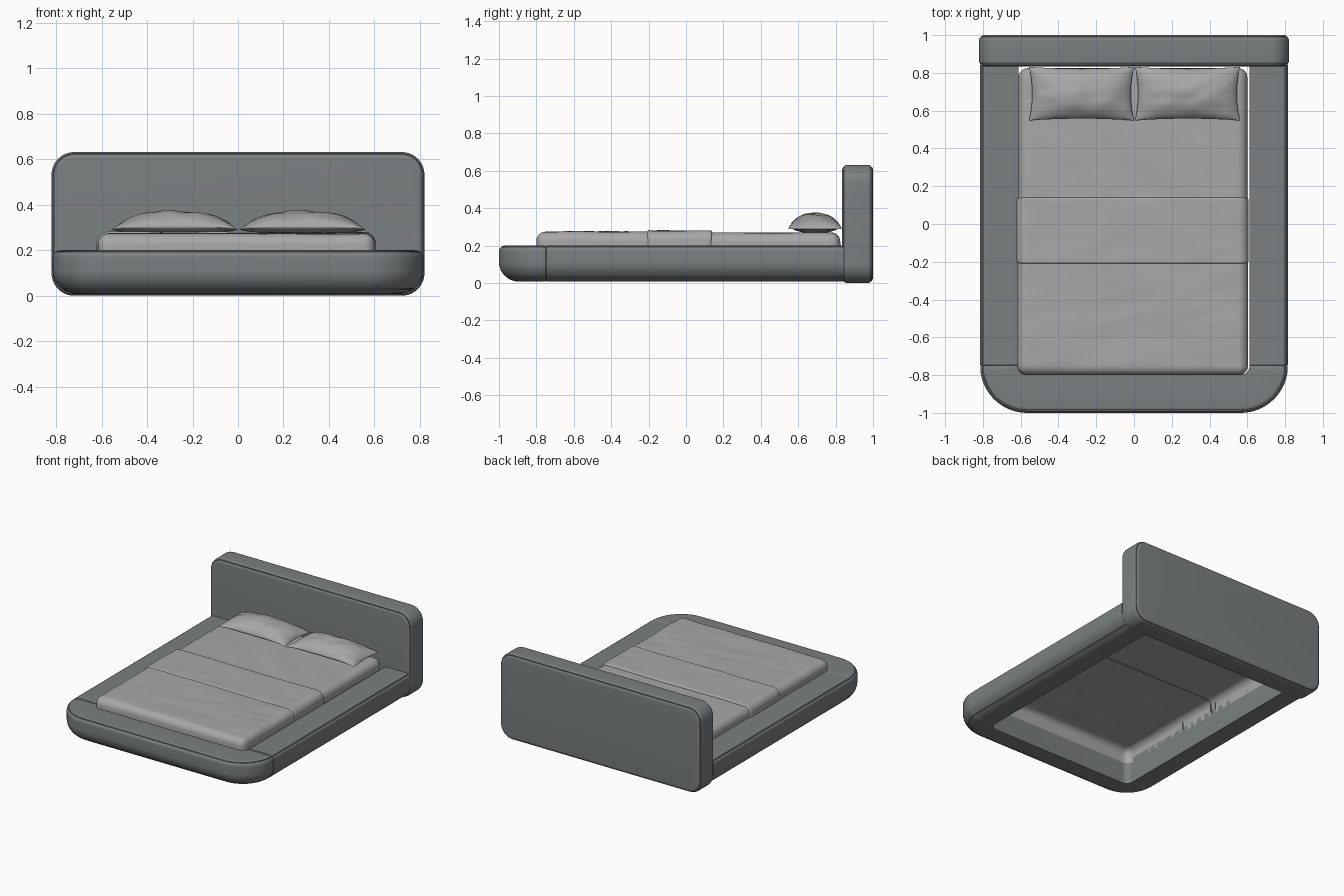
import bpy, bmesh, math
from mathutils import Vector, noise

if "Cube" in bpy.data.objects:
    bpy.data.objects.remove(bpy.data.objects["Cube"])


def material(name, rgb):
    m = bpy.data.materials.new(name)
    m.diffuse_color = (*rgb, 1)
    m.use_nodes = True
    m.node_tree.nodes["Principled BSDF"].inputs["Base Color"].default_value = m.diffuse_color
    return m


FABRIC = material("slate_grey_upholstery", (0.195, 0.215, 0.22))
LINEN = material("light_grey_linen", (0.39, 0.39, 0.39))


def finish(bm, name, mat, angle=35):
    bmesh.ops.recalc_face_normals(bm, faces=bm.faces)
    me = bpy.data.meshes.new(name)
    bm.to_mesh(me)
    bm.free()
    me.materials.append(mat)
    me.shade_smooth()
    me.set_sharp_from_angle(angle=math.radians(angle))
    ob = bpy.data.objects.new(name, me)
    bpy.context.collection.objects.link(ob)
    return ob


def loft(rings, name, mat):
    """Skin closed rings of equal length and cap both ends."""
    bm = bmesh.new()
    vs = [[bm.verts.new(p) for p in r] for r in rings]
    n = len(rings[0])
    for a, b in zip(vs, vs[1:]):
        for i in range(n):
            j = (i + 1) % n
            bm.faces.new((a[i], a[j], b[j], b[i]))
    bm.faces.new(vs[0])
    bm.faces.new(vs[-1])
    return finish(bm, name, mat)


def seam_arc(cx, cy, rx, ry, a0, a1, seam, n=10):
    """Arc points with a small stitched groove at angle `seam` (degrees)."""
    pts = [(a0 + (a1 - a0) * i / n, 1.0) for i in range(n + 1)]
    w = 0.003 / max(rx, ry) * 57.3
    pts = [p for p in pts if abs(p[0] - seam) > w * 1.2]
    dip = 1 - 0.004 / max(rx, ry)
    pts += [(seam - w, 1.0), (seam, dip), (seam + w, 1.0)]
    pts.sort(reverse=a1 < a0)
    return [(cx + rx * k * math.cos(math.radians(a)),
             cy + ry * k * math.sin(math.radians(a))) for a, k in pts]


# Frame: padded profile (inward offset, height) swept along a U path
profile = [(0.203, 0.198), (0.12, 0.201)]
profile += seam_arc(0.032, 0.168, 0.032, 0.032, 90, 180, 125)
profile += seam_arc(0.105, 0.113, 0.105, 0.105, 180, 270, 232)
profile += [(0.203, 0.008)]
R, HW = 0.25, 0.815
CX, CY = HW - R, -0.75

half = []                       # (position, outward direction, pad shrink)
for y, s in [(0.845, 0), (0.4, 0), (0, 0), (-0.4, 0), (CY + 0.004, 0), (CY, 0.004)]:
    half.append(((HW, y), (1, 0), s))
for i in range(1, 17):
    a = math.radians(-90 * i / 16)
    d = (math.cos(a), math.sin(a))
    half.append(((CX + R * d[0], CY + R * d[1]), d, 0))
path = half + [((-p[0], p[1]), (-d[0], d[1]), s) for p, d, s in reversed(half)]

rings = []
for p, d, s in path:
    ring = []
    for o, z in profile:
        o2 = o + s * (1 if o < 0.1 else 0)
        z2 = z + s * (0.1 - z) / 0.1
        ring.append((p[0] - d[0] * o2, p[1] - d[1] * o2, z2))
    rings.append(ring)
loft(rings, "bed_frame", FABRIC)


# Headboard: rounded slab with soft, seamed edges
def rounded_rect(hw, z0, z1, r, y, n=10):
    pts = []
    for k, (sx, zc) in enumerate([(1, z1 - r), (-1, z1 - r), (-1, z0 + r), (1, z0 + r)]):
        for i in range(n + 1):
            a = math.radians(90 * (k + i / n))
            pts.append((sx * (hw - r) + r * math.cos(a), y, zc + r * math.sin(a)))
    return pts


B = 0.03
edge = seam_arc(B, B, B, B, 270, 180, 225, 8)       # (inset, depth)
Y0, Y1 = 0.835, 1.0
layers = [(i, Y0 + d) for i, d in edge] + [(i, Y1 - d) for i, d in reversed(edge)]
loft([rounded_rect(0.82 - i, i, 0.632 - i, 0.1 - i, y) for i, y in layers],
     "headboard", FABRIC)


# Bedding
def wrinkle(x, y):
    """Soft diagonal creases shared by all cloth layers."""
    a = noise.noise(Vector((x * 4 + y * 5, (y - x) * 1.6, 0.3)))
    b = noise.noise(Vector((x * 3 - y * 9, (x + y) * 2.0, 4.7)))
    return 0.004 * a + 0.003 * (1 - abs(b) * 2) * max(0, min(1, 0.5 - y))


def spaced(lo, hi, r0, r1, step=0.025, n=6):
    """Coordinates that bunch up in the rounded edges."""
    s = [math.sin(math.pi / 2 * i / n) for i in range(n + 1)]
    out = [lo + r0 * (1 - v) for v in reversed(s)]
    m = max(2, int((hi - r1 - lo - r0) / step))
    out += [lo + r0 + (hi - r1 - lo - r0) * i / m for i in range(1, m)]
    return out + [hi - r1 + r1 * v for v in s]


def cloth(name, x0, x1, y0, y1, top, bottom, front, back, r=0.05):
    """Draped open shell; front/back give the rounding of the y ends."""
    bm = bmesh.new()
    grid = []
    for y in spaced(y0, y1, front, back):
        row = []
        for x in spaced(x0, x1, r, r):
            sx = -1 if x < (x0 + x1) / 2 else 1
            sy, ry = (-1, front) if y < (y0 + y1) / 2 else (1, back)
            xc = x0 + r if sx < 0 else x1 - r
            yc = y0 + ry if sy < 0 else y1 - ry
            ex = max(0, (x - xc) * sx / r)
            ey = max(0, (y - yc) * sy / ry)
            px, py, z = x, y, top + wrinkle(x, y)
            e = math.hypot(ex, ey)
            if e > 1e-6:
                k = max(ex, ey) / e
                ex, ey = ex * k, ey * k
                if ex > 0:
                    px = xc + sx * ex * r
                if ey > 0:
                    py = yc + sy * ey * ry
                h = (r * ex * ex + ry * ey * ey) / (ex * ex + ey * ey)
                z -= h * (1 - math.sqrt(max(0, 1 - ex * ex - ey * ey)))
            row.append(bm.verts.new((px, py, z)))
        grid.append(row)
    for a, b in zip(grid, grid[1:]):
        for i in range(len(a) - 1):
            bm.faces.new((a[i], a[i + 1], b[i + 1], b[i]))
    # hanging hem
    hem = [e for e in bm.edges if e.is_boundary
           and all(v.co.z < top - 0.025 for v in e.verts)]
    new = bmesh.ops.extrude_edge_only(bm, edges=hem)["geom"]
    for v in new:
        if isinstance(v, bmesh.types.BMVert):
            v.co.z = bottom
    finish(bm, name, LINEN, 50)


cloth("fitted_sheet", -0.612, 0.600, -0.792, 0.825, 0.268, 0.165, 0.05, 0.05)
cloth("blanket", -0.617, 0.603, -0.800, 0.100, 0.273, 0.180, 0.05, 0.010)
cloth("folded_throw", -0.622, 0.606, -0.210, 0.140, 0.279, 0.185, 0.010, 0.010)


# Pillows: puffed cushions with pinched corners
def pillow(name, cx, seed):
    bm = bmesh.new()
    n, m = 40, 28
    hx, hy = 0.278, 0.142
    sheets = []
    for side in (1, -1):
        rows = []
        for j in range(m + 1):
            v = -math.cos(math.pi * j / m)
            row = []
            for i in range(n + 1):
                u = -math.cos(math.pi * i / n)
                x = cx + hx * u * (1 - 0.06 * (1 - v * v))
                y = 0.69 + hy * v * (1 - 0.07 * (1 - u * u))
                puff = max(0, 1 - u * u) ** 0.6 * max(0, 1 - v * v) ** 0.6
                crease = noise.noise(Vector((u * 3 + seed, v * 2.5, seed)))
                h = 0.072 if side > 0 else 0.036
                z = 0.302 + side * h * puff * (1 + 0.13 * crease)
                z -= 0.012 * abs(u) ** 6
                row.append(bm.verts.new((x, y, z)))
            rows.append(row)
        sheets.append(rows)
    for rows in sheets:
        for a, b in zip(rows, rows[1:]):
            for i in range(n):
                bm.faces.new((a[i], a[i + 1], b[i + 1], b[i]))
    bmesh.ops.remove_doubles(bm, verts=bm.verts, dist=0.00005)
    finish(bm, name, LINEN, 60)


pillow("pillow_left", -0.278, 1.3)
pillow("pillow_right", 0.283, 7.9)
